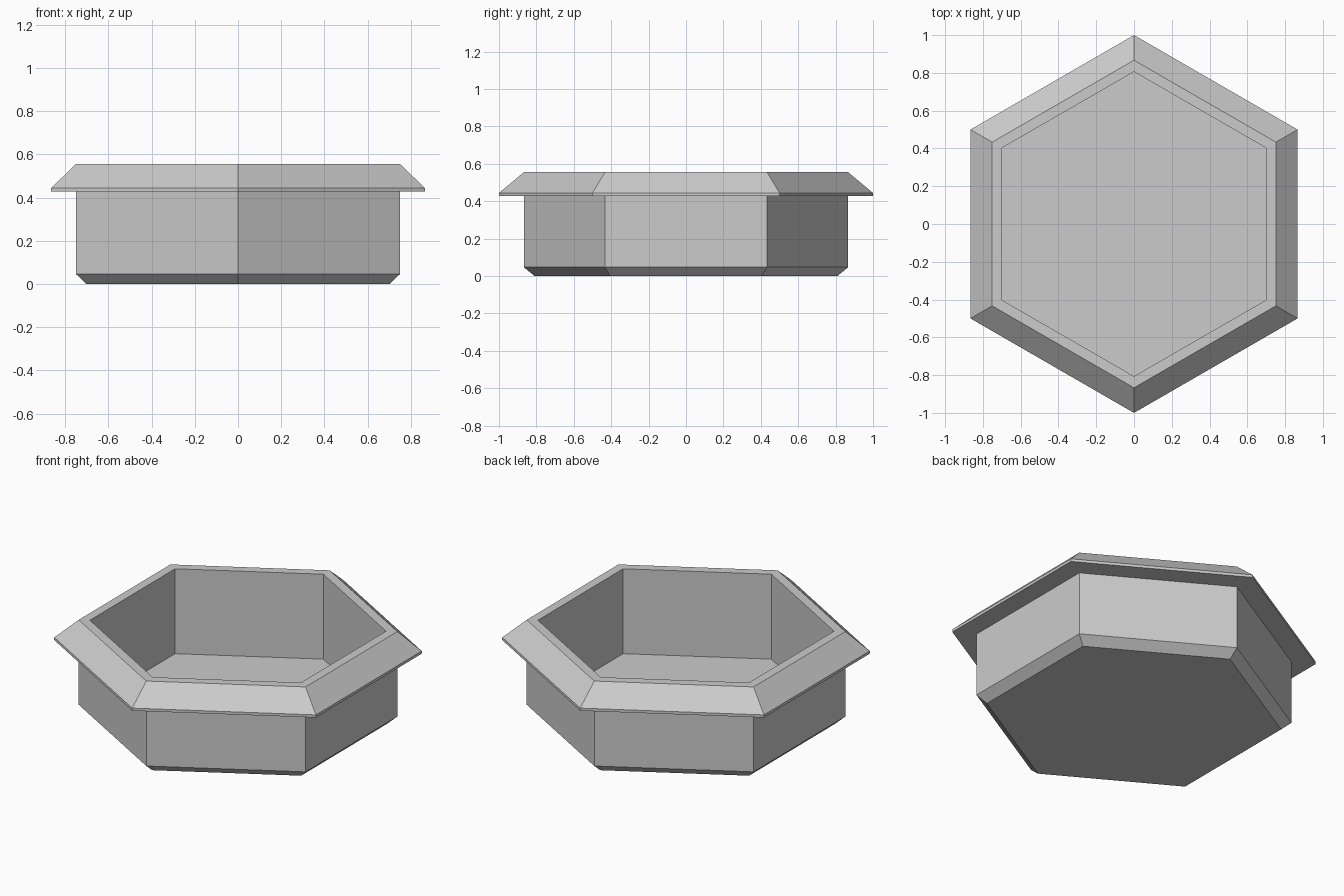
import bpy
import bmesh
from math import cos, sin, radians

cube = bpy.data.objects.get("Cube")
if cube:
    bpy.data.objects.remove(cube, do_unlink=True)

# Single plain grey material
grey = bpy.data.materials.new("plain_grey")
grey.use_nodes = True
colour = (0.6, 0.6, 0.6, 1)
grey.diffuse_color = colour
grey.node_tree.nodes["Principled BSDF"].inputs["Base Color"].default_value = colour

# Cross-section (corner radius, height): base, chamfer, wall, flared rim, lip, inside
PROFILE = [(0.81, 0), (0.867, 0.047), (0.867, 0.428), (1, 0.428), (1, 0.444),
           (0.867, 0.555), (0.806, 0.555), (0.806, 0.047)]
SIDES = 6


def hexagonal_shell(name, profile, material):
    """Sweep the profile round a six-sided ring and cap both ends."""
    bm = bmesh.new()
    rings = []
    for r, z in profile:
        angles = [radians(90 + 360 * i / SIDES) for i in range(SIDES)]
        rings.append([bm.verts.new((r * cos(a), r * sin(a), z)) for a in angles])
    for low, high in zip(rings, rings[1:]):
        for i in range(SIDES):
            j = (i + 1) % SIDES
            bm.faces.new((low[i], low[j], high[j], high[i]))
    bm.faces.new(rings[0][::-1])   # underside
    bm.faces.new(rings[-1])        # inner floor
    bmesh.ops.recalc_face_normals(bm, faces=bm.faces)
    mesh = bpy.data.meshes.new(name)
    bm.to_mesh(mesh)
    bm.free()
    mesh.materials.append(material)
    obj = bpy.data.objects.new(name, mesh)
    bpy.context.collection.objects.link(obj)
    return obj


hexagonal_shell("hexagonal_tray", PROFILE, grey)
